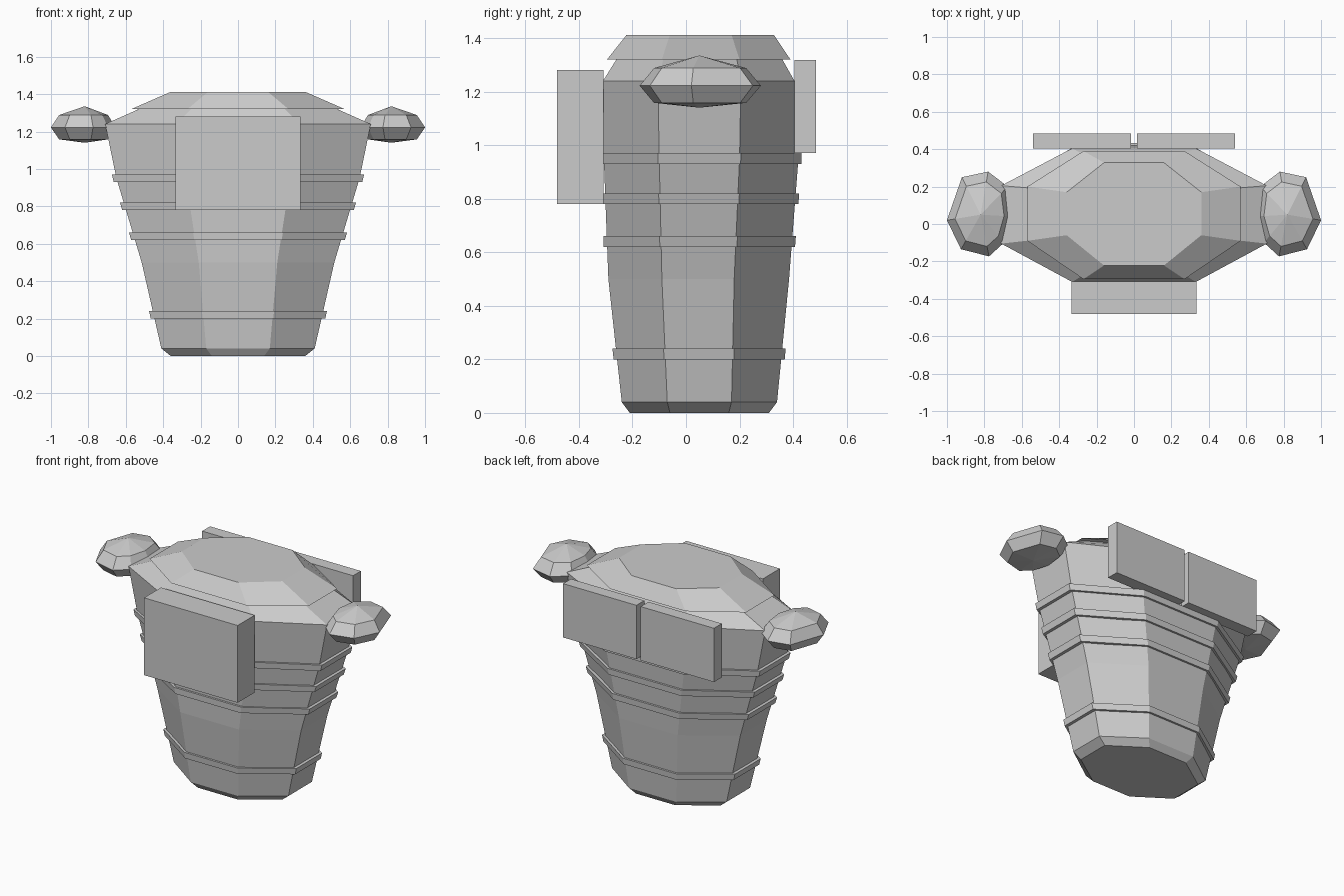
import bpy

if "Cube" in bpy.data.objects:
    bpy.data.objects.remove(bpy.data.objects["Cube"])

# level: z, half width, front y, back y, half width of flat front, side y start, side y end
BODY = [
    (0.00, 0.36, -0.21, 0.31, 0.14, -0.06, 0.16),
    (0.04, 0.41, -0.24, 0.34, 0.17, -0.07, 0.17),
    (0.50, 0.515, -0.29, 0.385, 0.21, -0.09, 0.18),
    (0.95, 0.65, -0.307, 0.42, 0.28, -0.10, 0.20),
    (1.24, 0.71, -0.31, 0.405, 0.33, -0.105, 0.205),
    (1.32, 0.53, -0.26, 0.36, 0.25, -0.085, 0.19),
]
LID = [
    (1.32, 0.57, -0.295, 0.39, 0.27, -0.09, 0.20),
    (1.412, 0.36, -0.222, 0.328, 0.16, -0.06, 0.17),
]


def octagon(level):
    z, w, f, b, a, s0, s1 = level
    return [(-a, f, z), (a, f, z), (w, s0, z), (w, s1, z),
            (a, b, z), (-a, b, z), (-w, s1, z), (-w, s0, z)]


def make_object(name, verts, faces):
    mesh = bpy.data.meshes.new(name)
    mesh.from_pydata(verts, [], faces)
    mesh.update()
    obj = bpy.data.objects.new(name, mesh)
    bpy.context.collection.objects.link(obj)
    return obj


def loft(name, rings, bottom=None, top=None):
    """Skin a stack of equal rings; close each end with a face or an apex."""
    n = len(rings[0])
    verts = [p for ring in rings for p in ring]
    faces = []
    for r in range(len(rings) - 1):
        for i in range(n):
            j = (i + 1) % n
            faces.append((r * n + i, r * n + j, (r + 1) * n + j, (r + 1) * n + i))
    base = (len(rings) - 1) * n
    if bottom:
        k = len(verts)
        verts.append(bottom)
        faces += [((i + 1) % n, i, k) for i in range(n)]
    else:
        faces.append(tuple(reversed(range(n))))
    if top:
        k = len(verts)
        verts.append(top)
        faces += [(base + i, base + (i + 1) % n, k) for i in range(n)]
    else:
        faces.append(tuple(range(base, base + n)))
    return make_object(name, verts, faces)


def body_level(z):
    """Body cross-section interpolated at height z."""
    for lo, hi in zip(BODY, BODY[1:]):
        if lo[0] <= z <= hi[0]:
            t = (z - lo[0]) / (hi[0] - lo[0])
            return [p + (q - p) * t for p, q in zip(lo, hi)]


def band_ring(z):
    z, w, f, b, a, s0, s1 = body_level(z)
    return octagon((z, w + 0.02, f - 0.013, b + 0.013, a + 0.005, s0 - 0.005, s1 + 0.005))


def box(name, x0, x1, y0, y1, z0, z1):
    rings = [[(x0, y0, z), (x1, y0, z), (x1, y1, z), (x0, y1, z)] for z in (z0, z1)]
    return loft(name, rings)


# tapered body and lid
loft("body", [octagon(l) for l in BODY])
loft("lid", [octagon(l) for l in LID])

# raised bands around the body
for i, z in enumerate((0.20, 0.62, 0.78, 0.93)):
    loft(f"band_{i + 1}", [band_ring(z), band_ring(z + 0.04)])

# front and back pouches
box("front_pouch", -0.335, 0.335, -0.482, -0.308, 0.78, 1.28)
box("back_pouch_right", 0.015, 0.54, 0.405, 0.485, 0.97, 1.318)
box("back_pouch_left", -0.54, -0.015, 0.405, 0.485, 0.97, 1.318)

# faceted shoulder pads, mirrored left and right
PAD = [(1.0, 0.02), (0.92, 0.25), (0.78, 0.28), (0.675, 0.2),
       (0.655, 0.04), (0.695, -0.1), (0.775, -0.173), (0.925, -0.135)]
CX, CY = 0.82, 0.05
for side, label in ((1, "right"), (-1, "left")):
    outline = PAD if side == 1 else PAD[::-1]
    rings = [[(side * (CX + (x - CX) * s), CY + (y - CY) * s, z) for x, y in outline]
             for z, s in ((1.158, 0.76), (1.222, 1.0), (1.288, 0.76))]
    loft(f"shoulder_pad_{label}", rings,
         bottom=(side * CX, CY, 1.14), top=(side * CX, CY, 1.335))
